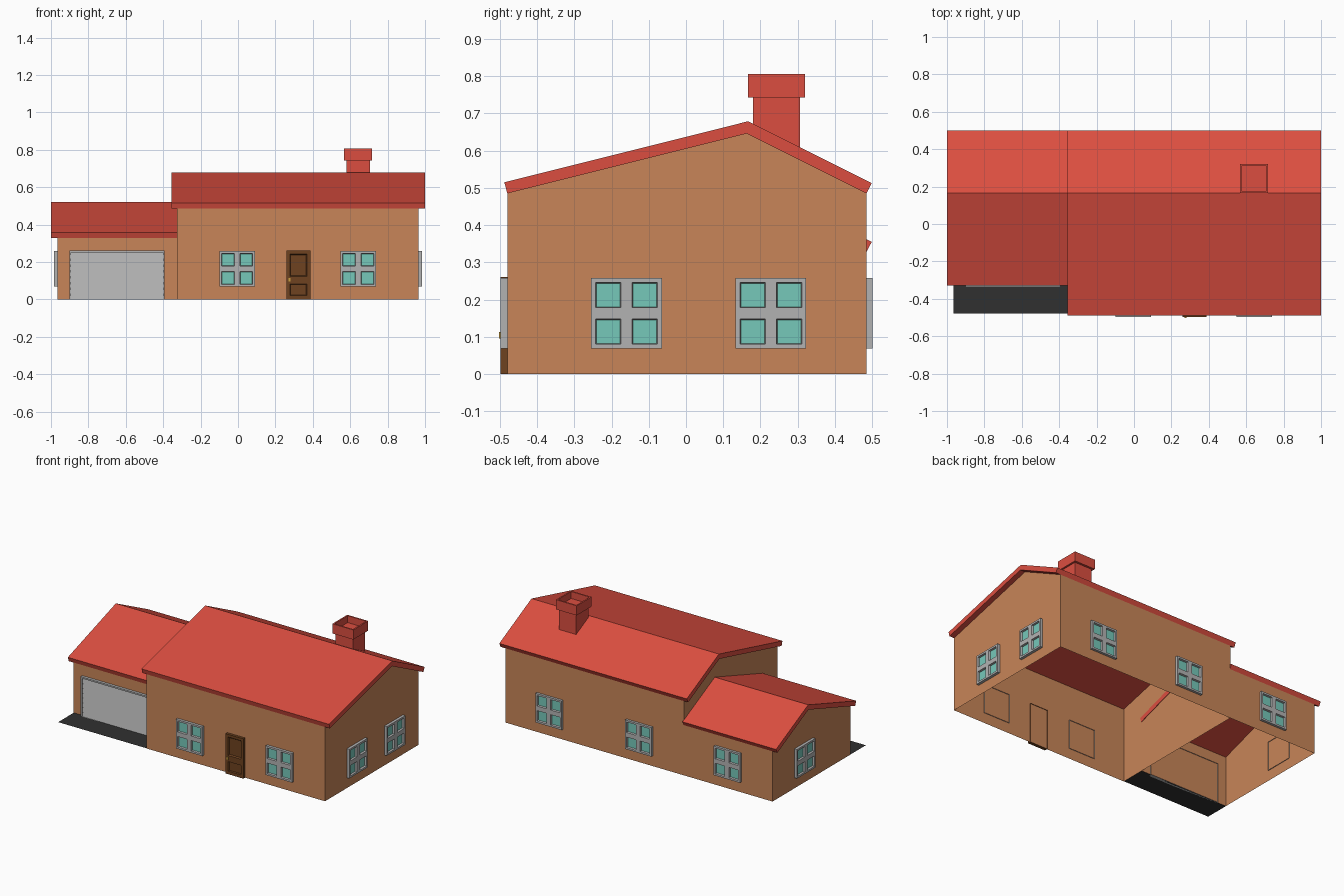
import bpy, bmesh
from math import radians
from mathutils import Matrix, Vector

if "Cube" in bpy.data.objects:
    bpy.data.objects.remove(bpy.data.objects["Cube"])


def material(name, r, g, b):
    m = bpy.data.materials.new(name)
    m.diffuse_color = (r, g, b, 1)
    m.use_nodes = True
    m.node_tree.nodes["Principled BSDF"].inputs["Base Color"].default_value = m.diffuse_color
    return m


WALL = material("wall_tan", 0.58, 0.235, 0.098)
ROOF = material("roof_red", 0.71, 0.076, 0.051)
GLASS = material("glass_teal", 0.18, 0.58, 0.49)
WOOD = material("door_brown", 0.156, 0.054, 0.014)
BRASS = material("brass", 0.6, 0.35, 0.05)
TARMAC = material("tarmac", 0.03, 0.03, 0.03)
GREY = material("frame_grey", 0.45, 0.45, 0.45)


def finish(bm, name, mats):
    bmesh.ops.recalc_face_normals(bm, faces=bm.faces)
    me = bpy.data.meshes.new(name)
    bm.to_mesh(me)
    bm.free()
    for m in mats:
        me.materials.append(m)
    ob = bpy.data.objects.new(name, me)
    bpy.context.collection.objects.link(ob)
    return ob


def box(name, lo, hi, mat, recess=None):
    """Box between two corners; recess = (rim, depth) sinks the top."""
    lo, hi = Vector(lo), Vector(hi)
    bm = bmesh.new()
    size = hi - lo
    bmesh.ops.create_cube(bm, size=1, matrix=Matrix.Translation((lo + hi) / 2)
                          @ Matrix.Diagonal((*size, 1)))
    if recess:
        top = max(bm.faces, key=lambda f: f.calc_center_median().z)
        bmesh.ops.inset_region(bm, faces=[top], thickness=recess[0])
        new = bmesh.ops.extrude_discrete_faces(bm, faces=[top])["faces"][0]
        bmesh.ops.translate(bm, verts=new.verts, vec=(0, 0, -recess[1]))
    return finish(bm, name, [mat])


def extrude_x(name, profile, x0, x1, mat, sides=None, ends=(True, True)):
    """Sweep a (y, z) profile along x; sides picks which edges get a face."""
    bm = bmesh.new()
    a = [bm.verts.new((x0, y, z)) for y, z in profile]
    b = [bm.verts.new((x1, y, z)) for y, z in profile]
    n = len(profile)
    for i in (range(n) if sides is None else sides):
        j = (i + 1) % n
        bm.faces.new((a[i], a[j], b[j], b[i]))
    for ring, keep in zip((a, b), ends):
        if keep:
            bm.faces.new(ring)
    return finish(bm, name, [mat])


def panel(name, xs, zs, holes, mats, loc, angle=0, depth=0.018, sink=0.012, taper=1):
    """Raised plate cut into cells, with chosen cells sunk; back is open."""
    bm = bmesh.new()
    g = [[bm.verts.new((x, -depth, z)) for z in zs] for x in xs]
    sunk = []
    for i in range(len(xs) - 1):
        for j in range(len(zs) - 1):
            f = bm.faces.new((g[i][j], g[i + 1][j], g[i + 1][j + 1], g[i][j + 1]))
            if (i, j) in holes:
                sunk.append(f)
    rim = [e for e in bm.edges if e.is_boundary]
    # returns running back through the wall
    ext = bmesh.ops.extrude_edge_only(bm, edges=rim)["geom"]
    back = [v for v in ext if isinstance(v, bmesh.types.BMVert)]
    bmesh.ops.translate(bm, verts=back, vec=(0, depth + 0.004, 0))
    for f in bmesh.ops.extrude_discrete_faces(bm, faces=sunk)["faces"]:
        f.material_index = len(mats) - 1
        c = f.calc_center_median()
        for v in f.verts:
            v.co = c + (v.co - c) * taper + Vector((0, sink, 0))
    ob = finish(bm, name, mats)
    ob.matrix_world = Matrix.Translation(loc) @ Matrix.Rotation(radians(angle), 4, 'Z')
    return ob


# Walls, open underneath; the garage shares the house's left gable
house = [(-0.48, 0), (-0.48, 0.487), (0.163, 0.647), (0.485, 0.487), (0.485, 0)]
extrude_x("house_walls", house, -0.325, 0.965, WALL, sides=(0, 3))
garage = [(-0.318, 0), (-0.318, 0.33), (0.165, 0.489), (0.485, 0.33), (0.485, 0)]
extrude_x("garage_walls", garage, -0.965, -0.325, WALL, sides=(0, 3), ends=(True, False))

# Roofs
extrude_x("house_roof", [(-0.488, 0.515), (0.167, 0.679), (0.499, 0.513),
                         (0.485, 0.485), (0.163, 0.646), (-0.48, 0.485)],
          -0.355, 1.0, ROOF)
extrude_x("garage_roof", [(-0.328, 0.357), (0.167, 0.52), (0.499, 0.355),
                          (0.485, 0.328), (0.165, 0.487), (-0.318, 0.328)],
          -1.0, -0.322, ROOF)

# Chimney
box("chimney_stack", (0.58, 0.18, 0.595), (0.705, 0.306, 0.745), ROOF)
box("chimney_cap", (0.566, 0.166, 0.743), (0.717, 0.32, 0.806), ROOF, recess=(0.013, 0.045))

# Windows: position and facing angle
cuts = [-0.095, -0.083, -0.015, 0.015, 0.083, 0.095]
panes = {(i, j) for i in (1, 3) for j in (1, 3)}
places = [("front", x, -0.48, 0) for x in (-0.005, 0.643)]
places += [("right", 0.965, y, 90) for y in (-0.16, 0.228)]
places += [("back", x, 0.483, 180) for x in (-0.645, -0.005, 0.643)]
places += [("left", -0.965, 0.163, -90)]
for n, (side, x, y, ang) in enumerate(places):
    panel(f"window_{side}_{n}", cuts, cuts, panes, [GREY, GLASS],
          (x, y, 0.163), ang, taper=0.93)

# Front door with two sunk panels and a knob
panel("front_door", [-0.064, -0.046, 0.046, 0.064], [0, 0.02, 0.082, 0.122, 0.243, 0.26],
      {(1, 1), (1, 3)}, [WOOD], (0.323, -0.48, 0), sink=0.008, taper=0.9)
box("door_knob", (0.269, -0.503, 0.096), (0.281, -0.496, 0.113), BRASS)

# Garage door: frame with overlapping slats
panel("garage_door_frame", [-0.255, -0.246, 0.246, 0.255], [0, 0.25, 0.26],
      {(1, 0)}, [GREY], (-0.647, -0.318, 0), sink=0.014)
h = 0.25 / 8
slats = [p for k in range(8) for p in ((-0.332, k * h), (-0.325, (k + 1) * h))]
extrude_x("garage_door_slats", slats + [(-0.322, 0.25), (-0.322, 0)],
          -0.893, -0.401, GREY)

# Driveway
bm = bmesh.new()
bm.faces.new([bm.verts.new((x, y, 0)) for x, y in
              ((-0.965, -0.478), (-0.325, -0.478), (-0.325, -0.318), (-0.965, -0.318))])
finish(bm, "driveway", [TARMAC])
